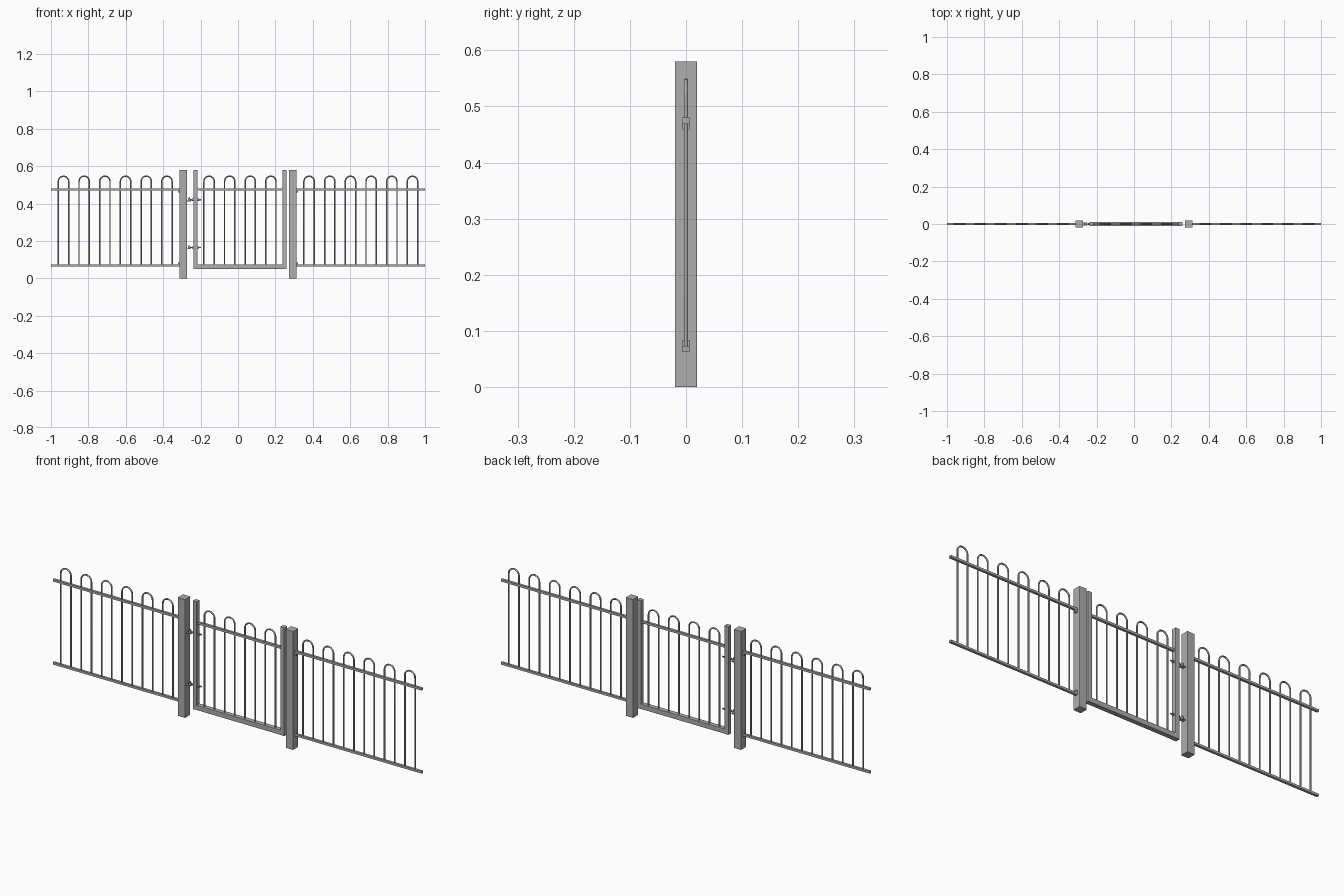
import bpy, bmesh, math
from mathutils import Matrix, Vector

if "Cube" in bpy.data.objects:
    bpy.data.objects.remove(bpy.data.objects["Cube"])

steel = bpy.data.materials.new("galvanised grey")
steel.diffuse_color = (0.42, 0.42, 0.42, 1)
steel.use_nodes = True
steel.node_tree.nodes["Principled BSDF"].inputs["Base Color"].default_value = steel.diffuse_color


def finish(name, bm, smooth=False):
    me = bpy.data.meshes.new(name)
    bm.to_mesh(me)
    bm.free()
    me.materials.append(steel)
    for p in me.polygons:
        p.use_smooth = smooth and len(p.vertices) == 4
    ob = bpy.data.objects.new(name, me)
    bpy.context.collection.objects.link(ob)
    return ob


def box(name, x0, x1, y0, y1, z0, z1, bevel=0):
    bm = bmesh.new()
    size = Matrix.Diagonal((x1 - x0, y1 - y0, z1 - z0, 1))
    mid = Matrix.Translation(((x0 + x1) / 2, (y0 + y1) / 2, (z0 + z1) / 2))
    bmesh.ops.create_cube(bm, size=1, matrix=mid @ size)
    if bevel:
        # round the long edges only
        dims = (x1 - x0, y1 - y0, z1 - z0)
        longest = max(dims)
        edges = [e for e in bm.edges if abs(e.calc_length() - longest) < 1e-5]
        bmesh.ops.bevel(bm, geom=edges, offset=bevel, segments=2,
                        affect='EDGES', profile=0.5)
    return finish(name, bm)


def rod(name, a, b, r, sides=12):
    a, b = Vector(a), Vector(b)
    bm = bmesh.new()
    rot = (b - a).to_track_quat('Z', 'Y').to_matrix().to_4x4()
    bmesh.ops.create_cone(bm, cap_ends=True, segments=sides, radius1=r, radius2=r,
                          depth=(b - a).length,
                          matrix=Matrix.Translation((a + b) / 2) @ rot)
    return finish(name, bm, sides > 8)


def hoop(name, cx, z0, top=0.55, half=0.0275, r=0.0038, sides=10):
    """Round bar swept up one leg, over the bow and down the other leg."""
    spring = top - half - r
    path = [(-half, z0, -1, 0)]
    for i in range(13):
        a = math.pi * (1 - i / 12)
        path.append((half * math.cos(a), spring + half * math.sin(a), math.cos(a), math.sin(a)))
    path.append((half, z0, 1, 0))
    bm = bmesh.new()
    rings = []
    for x, z, nx, nz in path:
        ring = []
        for k in range(sides):
            t = 2 * math.pi * k / sides
            ring.append(bm.verts.new((cx + x + nx * r * math.cos(t), r * math.sin(t),
                                      z + nz * r * math.cos(t))))
        rings.append(ring)
    for p, q in zip(rings, rings[1:]):
        for k in range(sides):
            bm.faces.new((p[k], p[(k + 1) % sides], q[(k + 1) % sides], q[k]))
    bm.faces.new(rings[0])
    bm.faces.new(rings[-1])
    bmesh.ops.recalc_face_normals(bm, faces=bm.faces)
    return finish(name, bm, True)


# fence sides: post, rails, hoops and rail brackets
for s, side in ((-1, "left"), (1, "right")):
    def span(a, b):
        return sorted((s * a, s * b))
    box(side + "_post", *span(0.273, 0.313), -0.02, 0.02, 0, 0.58, 0.002)
    box(side + "_top_rail", *span(0.313, 1.0), -0.006, 0.006, 0.469, 0.480)
    box(side + "_bottom_rail", *span(0.313, 1.0), -0.006, 0.006, 0.062, 0.073)
    for i in range(6):
        hoop(f"{side}_fence_hoop_{i + 1}", s * (0.38 + 0.1106 * i), 0.068)
    box(side + "_upper_rail_bracket", *span(0.312, 0.321), -0.006, 0.006, 0.459, 0.470)
    box(side + "_lower_rail_bracket", *span(0.312, 0.321), -0.006, 0.006, 0.072, 0.084)

# gate frame
box("gate_hinge_stile", -0.238, -0.216, -0.0115, 0.0115, 0.05, 0.58, 0.0015)
box("gate_latch_stile", 0.237, 0.259, -0.0115, 0.0115, 0.05, 0.58, 0.0015)
box("gate_bottom_rail", -0.217, 0.238, -0.0115, 0.0115, 0.05, 0.074, 0.0015)
box("gate_top_rail", -0.217, 0.238, -0.006, 0.006, 0.469, 0.480)
for i in range(4):
    hoop(f"gate_hoop_{i + 1}", 0.0105 + 0.11 * (i - 1.5), 0.068)

# hinges: post tab with pin, eye and threaded bolt through the stile
for z, level in ((0.165, "lower"), (0.42, "upper")):
    n = level + "_hinge_"
    box(n + "tab", -0.274, -0.252, -0.009, 0.009, z - 0.009, z - 0.005)
    rod(n + "pin", (-0.260, 0, z - 0.008), (-0.260, 0, z + 0.011), 0.0035)
    rod(n + "eye", (-0.260, 0, z - 0.005), (-0.260, 0, z + 0.005), 0.007, 16)
    rod(n + "bolt", (-0.258, 0, z), (-0.198, 0, z), 0.0032)
    for x, where in ((-0.242, "outer"), (-0.212, "inner")):
        rod(n + where + "_nut", (x - 0.004, 0, z), (x + 0.004, 0, z), 0.0065, 6)
